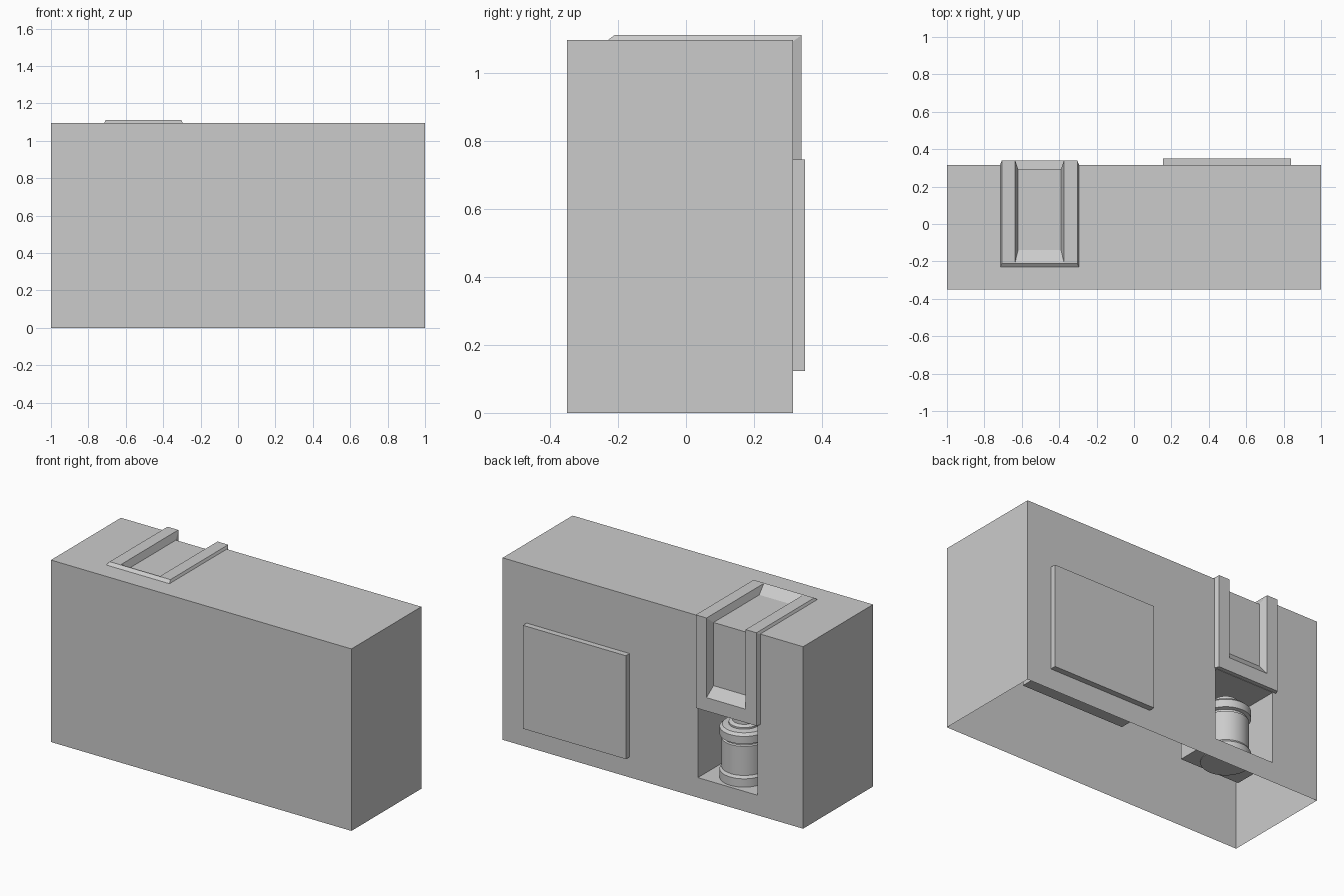
import bpy, bmesh
from math import radians

default = bpy.data.objects.get("Cube")
if default:
    bpy.data.objects.remove(default)

GREY = (0.6, 0.6, 0.6, 1)
grey = bpy.data.materials.new("plain grey")
grey.diffuse_color = GREY
grey.use_nodes = True
grey.node_tree.nodes["Principled BSDF"].inputs["Base Color"].default_value = GREY


def make(name, bm):
    bmesh.ops.recalc_face_normals(bm, faces=bm.faces)
    mesh = bpy.data.meshes.new(name)
    bm.to_mesh(mesh)
    bm.free()
    mesh.materials.append(grey)
    ob = bpy.data.objects.new(name, mesh)
    bpy.context.collection.objects.link(ob)
    return ob


def box(name, low, high):
    bm = bmesh.new()
    bmesh.ops.create_cube(bm, size=1)
    for v in bm.verts:
        v.co = [(a + b) / 2 + c * (b - a) for a, b, c in zip(low, high, v.co)]
    return make(name, bm)


def wrapped_track(name, x, inner, inner_w, outer, outer_w):
    """Strip bent over the top rear edge, lofted between two (y, z) paths."""
    bm = bmesh.new()
    rings = []
    for (yi, zi), (yo, zo) in zip(inner, outer):
        rings.append([bm.verts.new(p) for p in (
            (x - inner_w, yi, zi), (x + inner_w, yi, zi),
            (x + outer_w, yo, zo), (x - outer_w, yo, zo))])
    for a, b in zip(rings, rings[1:]):
        for i in range(4):
            j = (i + 1) % 4
            bm.faces.new((a[i], a[j], b[j], b[i]))
    bm.faces.new(rings[0])
    bm.faces.new(rings[-1])
    return make(name, bm)


def lathe(name, centre, profile, sides=48):
    bm = bmesh.new()
    verts = [bm.verts.new((r, 0, z)) for r, z in profile]
    edges = [bm.edges.new(pair) for pair in zip(verts, verts[1:])]
    bmesh.ops.spin(bm, geom=verts + edges, cent=(0, 0, 0), axis=(0, 0, 1),
                   angle=radians(360), steps=sides, use_merge=True)
    bmesh.ops.remove_doubles(bm, verts=bm.verts, dist=0.0005)
    ob = make(name, bm)
    ob.location = centre
    return ob


def select_only(ob):
    bpy.ops.object.select_all(action='DESELECT')
    ob.select_set(True)
    bpy.context.view_layer.objects.active = ob


def combine(target, other, operation):
    mod = target.modifiers.new(operation.lower(), 'BOOLEAN')
    mod.operation = operation
    mod.solver = 'EXACT'
    mod.object = other
    select_only(target)
    bpy.ops.object.modifier_apply(modifier=mod.name)
    bpy.data.objects.remove(other)


# Casing with the raised frame running over the top and down the back
TRACK_X = -0.505
casing = box("casing", (-1, -0.35, 0), (1, 0.315, 1.095))
frame = wrapped_track("frame", TRACK_X,
                      [(-0.243, 1.085), (0.305, 1.085), (0.305, 0.55)], 0.215,
                      [(-0.21, 1.11), (0.34, 1.11), (0.34, 0.55)], 0.202)
combine(casing, frame, 'UNION')

# Sloped trench inside the frame
trench = wrapped_track("trench", TRACK_X,
                       [(-0.14, 1.07), (0.295, 1.07), (0.295, 0.69)], 0.115,
                       [(-0.237, 1.13), (0.362, 1.13), (0.362, 0.602)], 0.138)
combine(casing, trench, 'DIFFERENCE')

# Alcove below the frame
alcove = box("alcove", (-0.695, 0.03, 0.12), (-0.3, 0.4, 0.548))
combine(casing, alcove, 'DIFFERENCE')

# The casing is an open shell underneath
bm = bmesh.new()
bm.from_mesh(casing.data)
under = [f for f in bm.faces if f.calc_center_median().z < 0.001]
bmesh.ops.delete(bm, geom=under, context='FACES')
bm.to_mesh(casing.data)
bm.free()

# Square plate on the back
box("back_plate", (0.155, 0.085, 0.123), (0.84, 0.35, 0.745))

# Canister standing in the alcove
canister = lathe("canister", (-0.5, 0.16, 0), [
    (0, 0.115), (0.135, 0.115), (0.135, 0.17), (0.124, 0.185),
    (0.124, 0.36), (0.116, 0.365), (0.116, 0.375), (0.135, 0.38),
    (0.135, 0.425), (0.12, 0.44), (0.085, 0.445), (0.085, 0.455),
    (0.065, 0.465), (0.065, 0.485), (0, 0.49)])
select_only(canister)
bpy.ops.object.shade_smooth_by_angle(angle=radians(30))
